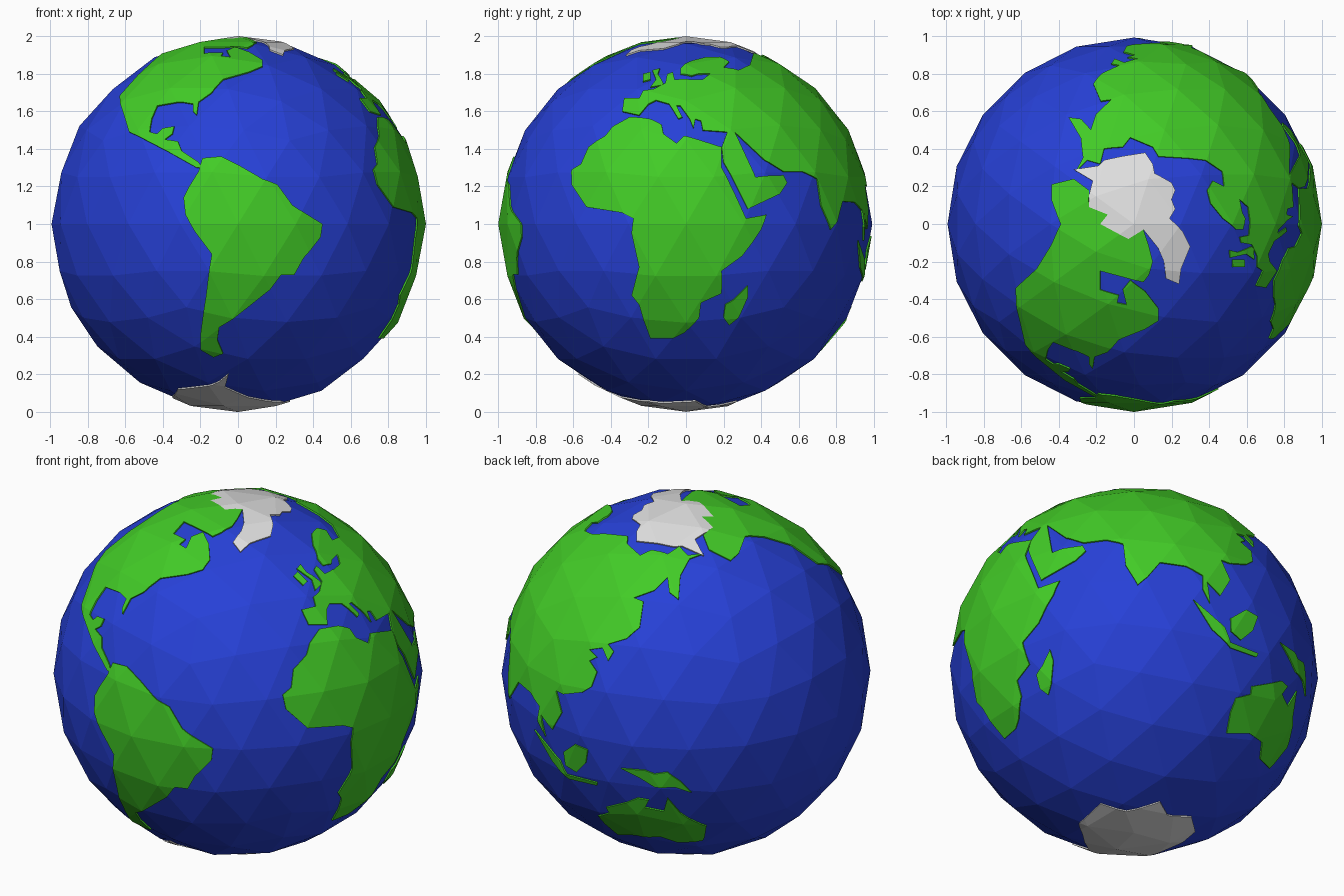
import bpy
import bmesh
from math import sin, cos, radians, pi, atan2
from mathutils import Vector
from mathutils.bvhtree import BVHTree
from mathutils.geometry import intersect_point_line

if "Cube" in bpy.data.objects:
    bpy.data.objects.remove(bpy.data.objects["Cube"])

LAND_RADIUS = 1.0
SEA_RADIUS = 0.992
CENTRE = Vector((0, 0, 1))

# Projection directions for drawing coastlines: azimuth and elevation in degrees
ATLANTIC = (0, 0)
AFRICAN = (90, 0)
POLAR = (0, 90)
PACIFIC = (215, 25)
INDIAN = (140, -30)


def material(name, colour):
    mat = bpy.data.materials.new(name)
    mat.use_nodes = True
    mat.diffuse_color = (*colour, 1)
    mat.node_tree.nodes["Principled BSDF"].inputs["Base Color"].default_value = (*colour, 1)
    return mat


def faceted_ball(radius):
    bm = bmesh.new()
    bmesh.ops.create_icosphere(bm, subdivisions=3, radius=radius)
    return bm


def finish(bm, name, mat):
    bmesh.ops.translate(bm, verts=bm.verts, vec=CENTRE)
    mesh = bpy.data.meshes.new(name)
    bm.to_mesh(mesh)
    bm.free()
    mesh.materials.append(mat)
    obj = bpy.data.objects.new(name, mesh)
    bpy.context.collection.objects.link(obj)
    return obj


reference_ball = faceted_ball(LAND_RADIUS)
surface = BVHTree.FromBMesh(reference_ball)
reference_ball.free()


def trace(facing, points):
    """Project a flat coastline, in hundredths of a unit, onto the ball."""
    a, e = (radians(angle) for angle in facing)
    toward = Vector((sin(a) * cos(e), -cos(a) * cos(e), sin(e)))
    right = Vector((cos(a), sin(a), 0))
    up = toward.cross(right)
    coast = []
    for u, v in points:
        flat = right * (u / 100) + up * (v / 100)
        hit = surface.ray_cast(flat + toward * 3, -toward)[0]
        coast.append(hit or surface.find_nearest(flat)[0])
    return coast


def encloses(coast, point):
    """Signed winding of the coast around a point on the ball."""
    axis = point.normalized()
    side = axis.orthogonal().normalized()
    other = axis.cross(side)
    angles = [atan2(p.dot(other), p.dot(side)) for p in coast]
    total = sum((b - a + pi) % (2 * pi) - pi
                for a, b in zip(angles, angles[1:] + angles[:1]))
    return total


def land(name, mat, coast):
    """Cut a coastline out of the faceted shell and give it a raised rim."""
    bm = faceted_ball(LAND_RADIUS)
    pairs = list(zip(coast, coast[1:] + coast[:1]))
    for a, b in pairs:
        normal = a.cross(b)
        if normal.length < 1e-5:
            continue
        near = []
        for f in bm.faces:
            c = f.calc_center_median()
            t = intersect_point_line(c, a, b)[1]
            closest = a.lerp(b, min(max(t, 0), 1))
            reach = max((v.co - c).length for v in f.verts)
            if (closest - c).length < reach + 0.03:
                near.append(f)
        edges = {e for f in near for e in f.edges}
        verts = {v for f in near for v in f.verts}
        bmesh.ops.bisect_plane(bm, geom=list(verts) + list(edges) + near, dist=1e-5,
                               plane_co=(0, 0, 0), plane_no=normal.normalized())
    spin = sum((a.cross(b) for a, b in pairs), Vector())
    sign = 1 if spin.dot(sum(coast, Vector())) > 0 else -1
    outside = [f for f in bm.faces
               if encloses(coast, f.calc_center_median()) * sign < 3]
    bmesh.ops.delete(bm, geom=outside, context='FACES')
    bmesh.ops.dissolve_limit(bm, angle_limit=0.01, verts=bm.verts, edges=bm.edges)
    shore = [e for e in bm.edges if e.is_boundary]
    rim = bmesh.ops.extrude_edge_only(bm, edges=shore)["geom"]
    for v in rim:
        if isinstance(v, bmesh.types.BMVert):
            v.co *= 0.985
    bmesh.ops.recalc_face_normals(bm, faces=bm.faces)
    # Keep the shell facing outward
    biggest = max(bm.faces, key=lambda f: f.calc_area())
    if biggest.normal.dot(biggest.calc_center_median()) < 0:
        bmesh.ops.reverse_faces(bm, faces=bm.faces)
    return finish(bm, name, mat)


blue = material("ocean blue", (0.02, 0.052, 0.68))
green = material("land green", (0.055, 0.6, 0.02))
white = material("ice white", (0.75, 0.75, 0.75))

finish(faceted_ball(SEA_RADIUS), "ocean", blue)

# Americas
arctic_shore = trace(POLAR, [
    (-63, -34), (-52, -24), (-44, -11), (-39, 0), (-44, 13), (-44, 21), (-32, 24),
    (-24, 18), (-24, 9), (-14, 5), (-18, 0), (-3, -8), (5, -3), (8, -12), (10, -20),
    (8, -27), (5, -31), (-18, -25), (-18, -35), (-8, -38), (-9, -42), (-4, -43),
    (-6, -35), (-2, -30), (6, -36), (13, -45)])
gulf_shore = trace(ATLANTIC, [
    (13, 84), (6, 81), (-8, 77), (-14, 70), (-21, 65), (-22, 58), (-24, 60), (-24, 64),
    (-30, 65), (-43, 63), (-46, 56), (-47, 49), (-43, 48), (-40, 51), (-34, 52),
    (-35, 48), (-39, 45), (-32, 44), (-30, 39), (-21, 33), (-19, 30), (-22, 30),
    (-42, 41), (-58, 49), (-61, 59), (-63, 68)])
land("north_america", green, arctic_shore + gulf_shore)

land("south_america", green, trace(ATLANTIC, [
    (-19, 35), (-9, 36), (1, 31), (13, 24), (21, 21), (29, 10), (32, 8), (45, 0),
    (44, -7), (35, -18), (30, -27), (23, -27), (17, -35), (-10, -55), (-11, -62),
    (-8, -69), (-13, -71), (-20, -67), (-20, -59), (-17, -38), (-14, -16), (-23, -4),
    (-28, 5), (-29, 14), (-26, 20), (-21, 28)]))

# Polar ice
land("northern_ice", white, trace(POLAR, [
    (-32, 29), (-19, 31), (-16, 34), (6, 38), (10, 32), (11, 27), (20, 22), (22, 18),
    (20, 13), (22, 8), (19, 3), (26, -4), (30, -12), (25, -24), (24, -32), (17, -29),
    (16, -20), (13, -13), (5, -3), (-3, -8), (-18, 0), (-14, 5), (-24, 9), (-24, 15),
    (-22, 23)]))
land("southern_ice", white, trace(ATLANTIC, [
    (-35, -92), (-32, -88), (-10, -84), (-5, -80), (-7, -87), (2, -91), (14, -94),
    (27, -94)]) + trace(INDIAN, [
    (-35, -89), (-29, -81), (-18, -71), (-4, -75), (1, -74), (14, -70), (18, -77),
    (31, -78), (33, -86)]))

# Africa
land("africa", green, trace(AFRICAN, [
    (-39, 52), (-30, 57), (-19, 56), (-13, 53), (-12, 48), (-5, 43), (-1, 47), (19, 41),
    (19, 30), (27, 14), (32, 3), (43, 5), (40, -3), (30, -17), (19, -25), (19, -37),
    (8, -42), (7, -50), (-1, -58), (-7, -61), (-19, -61), (-25, -43), (-29, -38),
    (-25, -23), (-29, -5), (-28, 3), (-34, 6), (-53, 9), (-61, 21), (-61, 29),
    (-56, 32), (-52, 41), (-43, 47)]))
land("madagascar", green, trace(AFRICAN, [
    (33, -33), (33, -39), (28, -50), (23, -54), (20, -50), (21, -43), (26, -40)]))

# Europe and Asia, walked as one coast
europe_shore = trace(AFRICAN, [
    (19, 41), (22, 49), (9, 50), (8, 55), (5, 56), (4, 51), (2, 56), (-3, 63), (-5, 63),
    (-2, 57), (-4, 56), (-9, 64), (-16, 66), (-20, 64), (-25, 58), (-34, 60), (-33, 67),
    (-25, 67), (-23, 71), (-17, 72), (-11, 75), (-10, 80), (-7, 81), (-6, 77), (2, 77),
    (9, 77), (13, 80), (6, 80), (3, 79), (-3, 80), (-3, 83), (3, 87), (11, 89)])
siberia_shore = trace(POLAR, [
    (39, 18), (42, 23), (48, 20), (47, 28), (38, 34), (13, 36), (10, 41), (-2, 46),
    (-6, 41), (-16, 40), (-18, 32), (-25, 34), (-31, 28)])
east_shore = trace(PACIFIC, [
    (2, 61), (-3, 52), (-4, 39), (-9, 43), (-10, 51), (-17, 44), (-28, 40), (-23, 38),
    (-25, 24), (-32, 18), (-42, 15), (-39, 11), (-42, 6), (-45, 13), (-52, 12), (-48, 8),
    (-52, 6), (-48, 0), (-51, -8), (-56, -11), (-66, -12), (-70, -10), (-67, -22),
    (-72, -31), (-78, -23)])
south_shore = trace(INDIAN, [
    (41, 37), (37, 45), (37, 52), (28, 57), (14, 59), (7, 51), (2, 47)])
arabian_shore = trace(AFRICAN, [
    (72, 10), (70, 24), (62, 28), (52, 28), (42, 34), (26, 49), (33, 34), (37, 25),
    (52, 26), (54, 22), (50, 16), (33, 8), (27, 20), (20, 33)])
land("eurasia", green,
     europe_shore + siberia_shore + east_shore + south_shore + arabian_shore)

# Islands
land("britain", green, trace(AFRICAN, [
    (-18, 82), (-14, 83), (-15, 80), (-12, 75), (-13, 74), (-19, 73), (-16, 77)]))
land("ireland", green, trace(AFRICAN, [(-23, 80), (-19, 81), (-19, 77), (-23, 76)]))
land("borneo", green, trace(PACIFIC, [
    (-66, -43), (-60, -39), (-53, -42), (-54, -49), (-59, -54), (-65, -50)]))
land("sumatra_and_java", green, trace(INDIAN, [
    (32, 39), (39, 33), (49, 24), (52, 16), (67, 10), (66, 8), (52, 13), (42, 23)]))
land("new_guinea", green, trace(PACIFIC, [
    (-35, -52), (-22, -53), (-17, -55), (-10, -54), (-3, -59), (3, -65), (-6, -62),
    (-17, -62), (-25, -57)]))
land("australia", green, trace(PACIFIC, [
    (-43, -73), (-26, -68), (-20, -69), (-22, -73), (-12, -75), (-10, -68), (-3, -76),
    (11, -83), (10, -89)]) + trace(INDIAN, [
    (73, -52), (68, -47), (69, -38), (62, -33), (50, -33), (52, -22), (55, -14),
    (63, -12)]))
